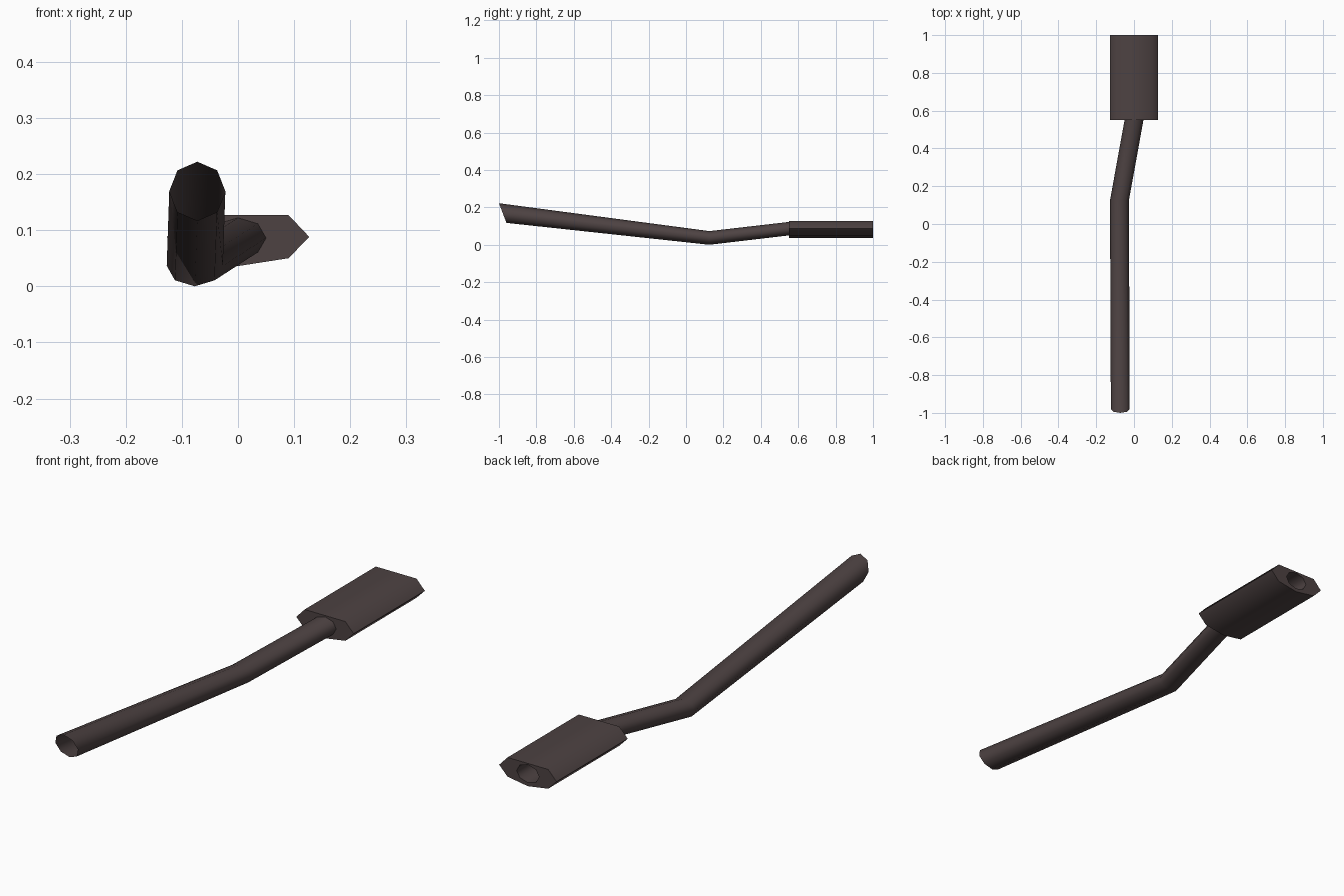
import bpy, bmesh, math

if "Cube" in bpy.data.objects:
    bpy.data.objects.remove(bpy.data.objects["Cube"])

metal = bpy.data.materials.new("dark_brown_metal")
metal.diffuse_color = (0.075, 0.055, 0.055, 1)
metal.use_nodes = True
metal.node_tree.nodes["Principled BSDF"].inputs["Base Color"].default_value = metal.diffuse_color


def ring(bm, x, y, z, rx, rz, shear=0.0, n=8):
    """Octagonal ring facing y; shear leans its top towards the front."""
    out = []
    for i in range(n):
        a = 2 * math.pi * i / n
        out.append(bm.verts.new((x + rx * math.cos(a), y - shear * math.sin(a),
                                 z + rz * math.sin(a))))
    return out


def bridge(bm, a, b):
    n = len(a)
    for i in range(n):
        j = (i + 1) % n
        bm.faces.new((a[i], a[j], b[j], b[i]))


def loop_edges(bm, loop):
    return [bm.edges.get((loop[i], loop[i - 1])) for i in range(len(loop))]


def finish(bm, name, angle):
    bmesh.ops.recalc_face_normals(bm, faces=bm.faces)
    me = bpy.data.meshes.new(name)
    bm.to_mesh(me)
    bm.free()
    me.materials.append(metal)
    ob = bpy.data.objects.new(name, me)
    bpy.context.collection.objects.link(ob)
    bpy.ops.object.select_all(action='DESELECT')
    ob.select_set(True)
    bpy.context.view_layer.objects.active = ob
    bpy.ops.object.shade_smooth_by_angle(angle=math.radians(angle))


# Bent pipe, open at the slanted front end
bm = bmesh.new()
rings = [ring(bm, -0.0725, -0.98, 0.1695, 0.05, 0.0525, 0.02),
         ring(bm, -0.077, 0.125, 0.0365, 0.05, 0.0365),
         ring(bm, 0.0, 0.55, 0.086, 0.05, 0.036)]
for a, b in zip(rings, rings[1:]):
    bridge(bm, a, b)
finish(bm, "pipe", 60)

# Flattened muffler with a bore through it
profile = [(0.127, 0.088), (0.09, 0.127), (-0.09, 0.127), (-0.127, 0.088),
           (-0.09, 0.05), (0.0, 0.036), (0.09, 0.05)]
bm = bmesh.new()
outer = [[bm.verts.new((x, y, z)) for x, z in profile] for y in (0.55, 1.0)]
inner = [ring(bm, 0.0, y, 0.086, 0.05, 0.036) for y in (0.55, 1.0)]
bridge(bm, *outer)
bridge(bm, *inner)
for o, i in zip(outer, inner):
    bmesh.ops.triangle_fill(bm, use_beauty=True,
                            edges=loop_edges(bm, o) + loop_edges(bm, i))
finish(bm, "muffler", 60)
